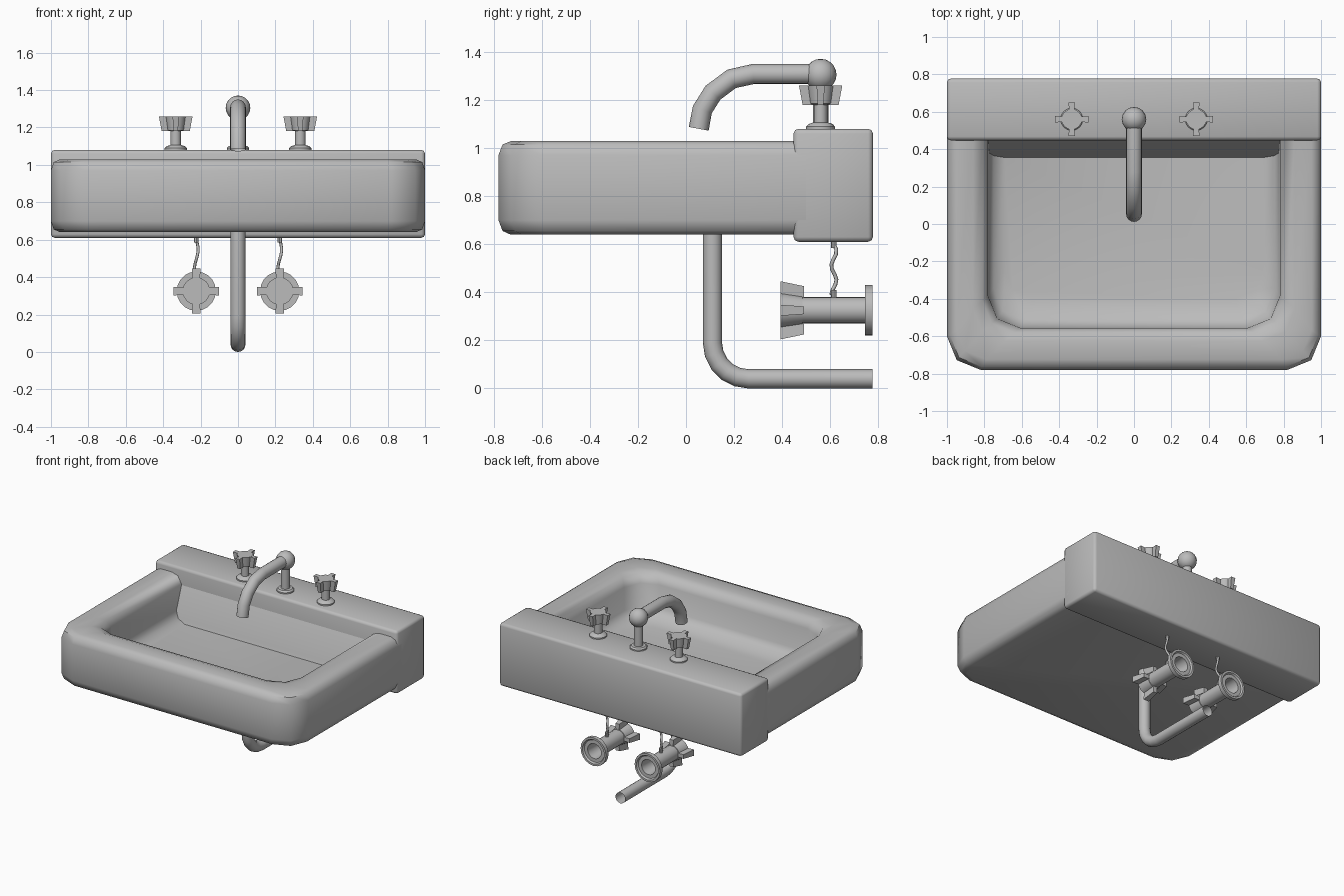
import bpy, bmesh, math
from mathutils import Matrix, Vector

cube = bpy.data.objects.get("Cube")
if cube:
    bpy.data.objects.remove(cube)

GREY = (0.5, 0.5, 0.5, 1)
mat = bpy.data.materials.new("plain grey")
mat.use_nodes = True
mat.diffuse_color = GREY
mat.node_tree.nodes["Principled BSDF"].inputs["Base Color"].default_value = GREY


def finish(name, bm, smooth=40, at=None):
    bmesh.ops.recalc_face_normals(bm, faces=bm.faces)
    mesh = bpy.data.meshes.new(name)
    bm.to_mesh(mesh)
    bm.free()
    ob = bpy.data.objects.new(name, mesh)
    bpy.context.collection.objects.link(ob)
    mesh.materials.append(mat)
    if at:
        ob.matrix_world = at
    bpy.ops.object.select_all(action='DESELECT')
    ob.select_set(True)
    bpy.context.view_layer.objects.active = ob
    bpy.ops.object.shade_smooth_by_angle(angle=math.radians(smooth))
    return ob


def skin(bm, rings, cap_start=True, cap_end=True):
    """Bridge closed rings of points into a skin."""
    vs = [[bm.verts.new(p) for p in ring] for ring in rings]
    n = len(vs[0])
    for a, b in zip(vs, vs[1:]):
        for i in range(n):
            bm.faces.new((a[i], a[(i + 1) % n], b[(i + 1) % n], b[i]))
    if cap_start:
        bm.faces.new(vs[0])
    if cap_end:
        bm.faces.new(vs[-1])


def lathe(name, profile, at, sides=16):
    """Turn (radius, height) points around the local z axis."""
    bm = bmesh.new()
    turn = [2 * math.pi * i / sides for i in range(sides)]
    skin(bm, [[(r * math.cos(t), r * math.sin(t), h) for t in turn] for r, h in profile])
    return finish(name, bm, at=at)


def tube(name, points, radius, sides=16):
    """Open-ended pipe along a path."""
    pts = [Vector(p) for p in points]
    bm = bmesh.new()
    rings = []
    for i, p in enumerate(pts):
        d = pts[min(i + 1, len(pts) - 1)] - pts[max(i - 1, 0)]
        # Keep the frame steady by using the sideways x axis
        v = d.normalized().cross(Vector((1, 0, 0))).normalized()
        u = v.cross(d.normalized())
        rings.append([p + radius * (u * math.cos(t) + v * math.sin(t))
                      for t in (2 * math.pi * k / sides for k in range(sides))])
    skin(bm, rings, False, False)
    return finish(name, bm, 50)


def basin_ring(half, front, back, corner, z):
    """U-shaped outline with two cut front corners."""
    k = corner * 0.29
    side = [(half, back), (half, front + corner), (half - k, front + k), (half - corner, front)]
    return [(x, y, z) for x, y in side] + [(-x, y, z) for x, y in reversed(side)]


# Basin: underside, outer wall, rounded rim, inner wall, bowl floor
bm = bmesh.new()
skin(bm, [basin_ring(*r) for r in (
    (0.95, -0.73, 0.5, 0.16, 0.64),
    (0.985, -0.763, 0.5, 0.17, 0.655),
    (1.0, -0.78, 0.5, 0.18, 0.70),
    (1.0, -0.78, 0.5, 0.18, 0.97),
    (0.985, -0.763, 0.5, 0.17, 1.015),
    (0.95, -0.725, 0.5, 0.16, 1.03),
    (0.86, -0.625, 0.5, 0.17, 1.03),
    (0.81, -0.58, 0.48, 0.17, 1.015),
    (0.78, -0.555, 0.45, 0.17, 0.96),
    (0.775, -0.55, 0.38, 0.17, 0.79),
    (0.75, -0.51, 0.365, 0.17, 0.745),
    (0.69, -0.40, 0.355, 0.15, 0.72))])
finish("basin", bm, 50)

# Back ledge
bm = bmesh.new()
bmesh.ops.create_cube(bm, size=1, matrix=Matrix.Translation((0, 0.6125, 0.845))
                      @ Matrix.Diagonal((2, 0.33, 0.47, 1)))
bmesh.ops.bevel(bm, geom=bm.edges[:], offset=0.02, segments=2, profile=0.5, affect='EDGES')
finish("back_ledge", bm, 50)


def cross_handle(name, at):
    """Tapered hub with four flared prongs, growing along local z."""
    lathe(name + "_hub", [(0.03, 0), (0.044, 0.005), (0.055, 0.08)], at)
    bm = bmesh.new()
    for q in range(4):
        spin = Matrix.Rotation(q * math.pi / 2, 4, 'Z')
        rings = []
        for z, reach, w in ((0.0, 0.075, 0.012), (0.08, 0.09, 0.017)):
            rings.append([spin @ Vector(p) for p in (
                (0.03, -w * 0.8, z), (reach, -w, z), (reach, w, z), (0.03, w * 0.8, z))])
        skin(bm, rings)
    finish(name + "_prongs", bm, 30, at)


FLANGE = [(0.06, 0), (0.06, 0.014), (0.05, 0.025)]

# Spout with post and ball joint
lathe("spout_post", FLANGE + [(0.032, 0.027), (0.032, 0.2)], Matrix.Translation((0, 0.56, 1.075)))
bm = bmesh.new()
bmesh.ops.create_uvsphere(bm, u_segments=16, v_segments=10, radius=0.066)
finish("spout_ball", bm, 50, Matrix.Translation((0, 0.56, 1.305)))
tube("spout", [(0, y, z) for y, z in (
    (0.54, 1.308), (0.28, 1.308), (0.19, 1.288), (0.112, 1.23), (0.068, 1.16), (0.053, 1.08))], 0.042)

# Drain pipe with bend
bend = [(0, 0.26 - 0.15 * math.cos(a), 0.19 - 0.15 * math.sin(a))
        for a in (math.pi / 2 * i / 5 for i in range(6))]
tube("drain_pipe", [(0, 0.11, 0.66)] + bend + [(0, 0.775, 0.04)], 0.04)

for side, s in (("left", 1), ("right", -1)):
    # Taps on the ledge
    x = 0.333 * s
    lathe(side + "_tap_stem", FLANGE + [(0.028, 0.032), (0.028, 0.12)],
          Matrix.Translation((x, 0.56, 1.075)))
    cross_handle(side + "_tap", Matrix.Translation((x, 0.56, 1.18)))

    # Shut-off valves, local z pointing to the front
    x = 0.223 * s
    forward = Matrix.Rotation(math.pi / 2, 4, 'X')
    lathe(side + "_valve_body", [
        (0.055, 0.3), (0.055, 0.03), (0.105, 0.03), (0.105, 0), (0.09, 0),
        (0.082, 0.012), (0.056, 0.012), (0.045, 0.15)],
        Matrix.Translation((x, 0.775, 0.325)) @ forward, 20)
    cross_handle(side + "_valve", Matrix.Translation((x, 0.49, 0.325)) @ forward
                 @ Matrix.Diagonal((1.34, 1.34, 1.2, 1)))

    # Wavy supply hose with collars
    hose = [(x + 0.01 * math.sin(i * 0.63), 0.615 + 0.011 * math.sin(i * 1.1), 0.6 - 0.021 * i)
            for i in range(11)]
    tube(side + "_supply_hose", hose, 0.008, 8)
    for part, z in (("upper", 0.585), ("lower", 0.375)):
        lathe(side + "_" + part + "_hose_collar", [(0.012, 0), (0.012, 0.035)],
              Matrix.Translation((x, 0.615, z)), 8)
